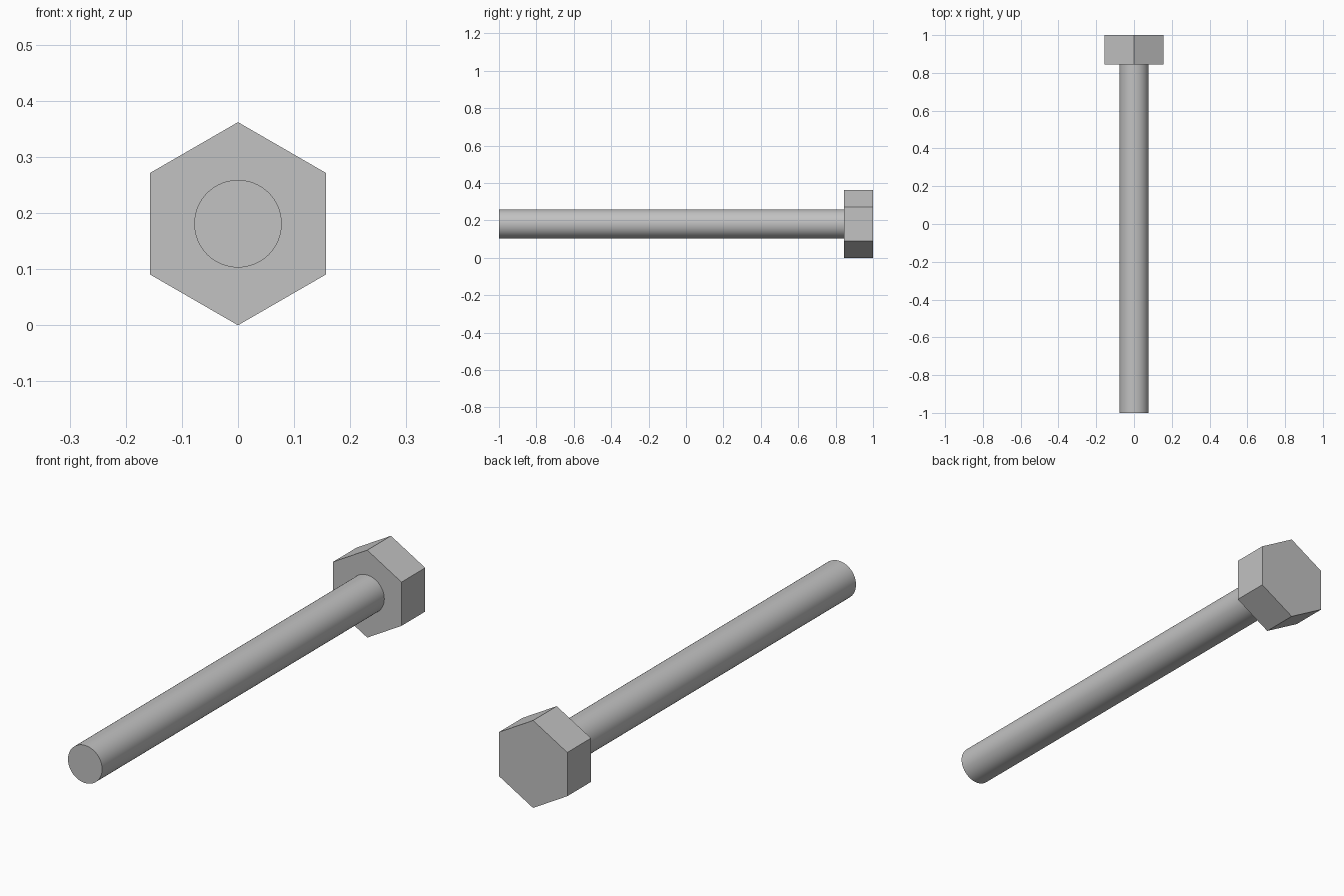
import bpy
import bmesh
import math

cube = bpy.data.objects.get("Cube")
if cube:
    bpy.data.objects.remove(cube, do_unlink=True)

# Single plain steel colour
steel = bpy.data.materials.new("grey_steel")
steel.use_nodes = True
color = (0.54, 0.54, 0.54, 1.0)
steel.diffuse_color = color
steel.node_tree.nodes["Principled BSDF"].inputs["Base Color"].default_value = color

HEAD_RADIUS = 0.181      # corner radius; the head rests on one corner
SHANK_RADIUS = 0.078
HEAD_FRONT = 0.845


def prism(name, sides, radius, y_front, y_back):
    """Closed prism along y with one corner pointing straight up."""
    bm = bmesh.new()
    ring = []
    for i in range(sides):
        a = math.tau * i / sides
        ring.append(bm.verts.new((radius * math.sin(a), y_front,
                                  HEAD_RADIUS + radius * math.cos(a))))
    cap = bm.faces.new(ring)
    out = bmesh.ops.extrude_face_region(bm, geom=[cap], use_keep_orig=True)
    far = [v for v in out["geom"] if isinstance(v, bmesh.types.BMVert)]
    bmesh.ops.translate(bm, verts=far, vec=(0, y_back - y_front, 0))
    bmesh.ops.recalc_face_normals(bm, faces=bm.faces)
    mesh = bpy.data.meshes.new(name)
    bm.to_mesh(mesh)
    bm.free()
    mesh.materials.append(steel)
    obj = bpy.data.objects.new(name, mesh)
    bpy.context.collection.objects.link(obj)
    return obj


# Flat-sided hexagonal head at the back
prism("hex_head", 6, HEAD_RADIUS, HEAD_FRONT, 1.0)

# Smooth round shank running forward from the head
shank = prism("shank", 64, SHANK_RADIUS, -1.0, HEAD_FRONT)
bpy.ops.object.select_all(action="DESELECT")
shank.select_set(True)
bpy.context.view_layer.objects.active = shank
bpy.ops.object.shade_smooth_by_angle(angle=math.radians(30))
